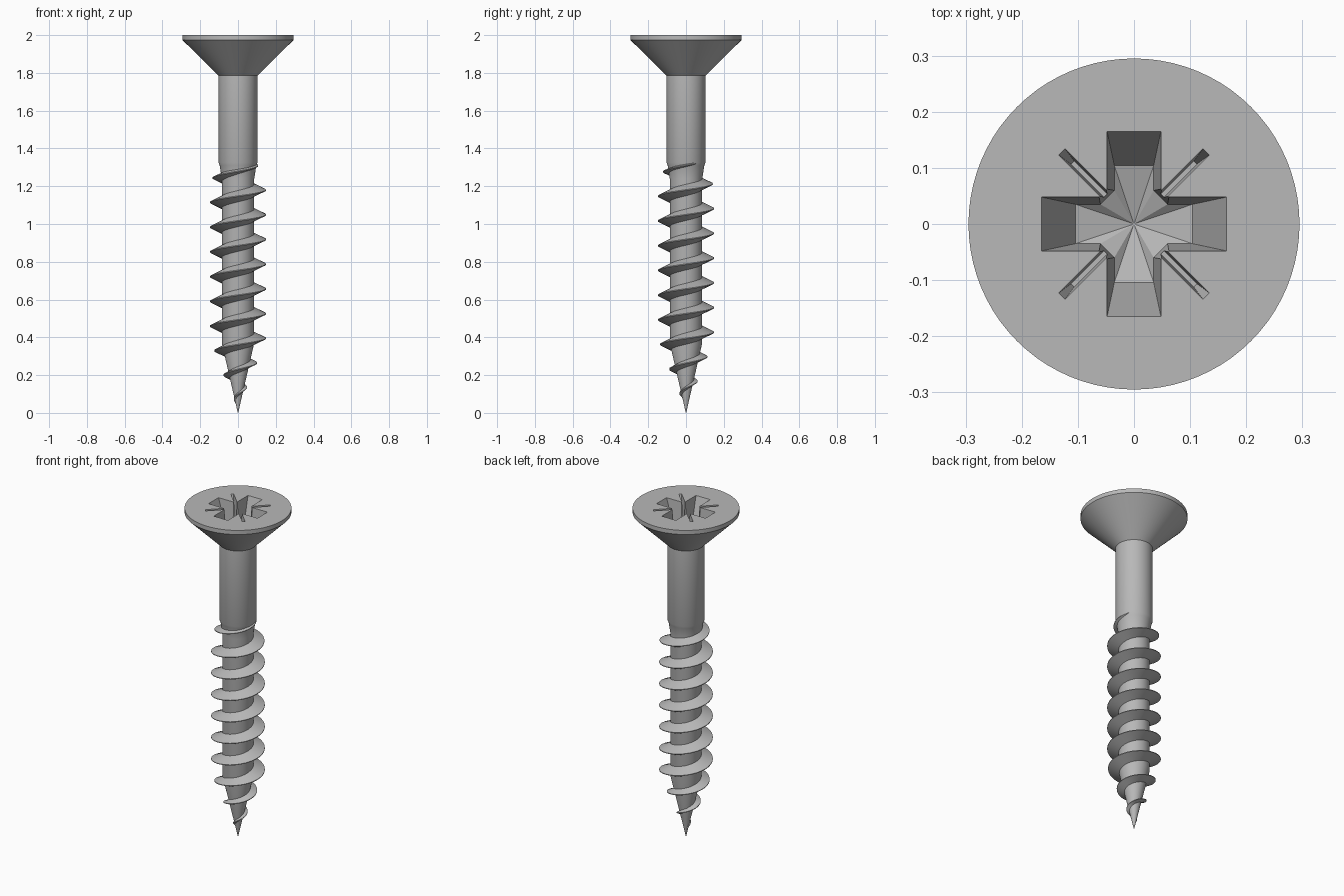
import bpy, bmesh, math
from mathutils import Matrix

cube = bpy.data.objects.get("Cube")
if cube:
    bpy.data.objects.remove(cube, do_unlink=True)

steel = bpy.data.materials.new("grey steel")
steel.use_nodes = True
grey = (0.48, 0.48, 0.48, 1)
steel.diffuse_color = grey
steel.node_tree.nodes["Principled BSDF"].inputs["Base Color"].default_value = grey

TOP = 2.0
PITCH = 0.131
SHANK, CORE = 0.103, 0.086


def make_object(name, bm):
    bmesh.ops.recalc_face_normals(bm, faces=bm.faces)
    mesh = bpy.data.meshes.new(name)
    bm.to_mesh(mesh)
    bm.free()
    mesh.materials.append(steel)
    obj = bpy.data.objects.new(name, mesh)
    bpy.context.collection.objects.link(obj)
    return obj


def activate(obj):
    bpy.ops.object.select_all(action='DESELECT')
    obj.select_set(True)
    bpy.context.view_layer.objects.active = obj


def interpolate(points, z):
    for (z0, r0), (z1, r1) in zip(points, points[1:]):
        if z <= z1:
            return r0 + (r1 - r0) * max(0, z - z0) / (z1 - z0)
    return points[-1][1]


def bridge(bm, a, b):
    for i in range(len(a)):
        j = (i + 1) % len(a)
        bm.faces.new((a[i], a[j], b[j], b[i]))


# Head, shank and tapered core turned from one profile
body_profile = [(0, 0.001), (0.37, CORE), (1.24, CORE), (1.31, 0.097), (1.325, SHANK),
                (1.785, SHANK), (1.975, 0.295), (TOP, 0.295)]
SIDES = 80
bm = bmesh.new()
rings = []
for z, r in body_profile:
    rings.append([bm.verts.new((r * math.cos(math.tau * i / SIDES),
                                r * math.sin(math.tau * i / SIDES), z))
                  for i in range(SIDES)])
for a, b in zip(rings, rings[1:]):
    bridge(bm, a, b)
bm.faces.new(rings[0])
bm.faces.new(rings[-1])
body = make_object("screw_body", bm)


# Driver recess: tapered bars with a pointed floor, cut out of the head
def cut_bar(top, bottom, depth, apex, angle):
    bm = bmesh.new()
    levels = [(top, TOP + 0.02), (top, TOP), (bottom, TOP - depth)]
    loops = [[bm.verts.new((sx * half[0], sy * half[1], z))
              for sx, sy in ((1, 1), (-1, 1), (-1, -1), (1, -1))]
             for half, z in levels]
    for a, b in zip(loops, loops[1:]):
        bridge(bm, a, b)
    bm.faces.new(loops[0])
    if apex > depth:
        point = bm.verts.new((0, 0, TOP - apex))
        for i in range(4):
            bm.faces.new((loops[2][i], loops[2][(i + 1) % 4], point))
    else:
        bm.faces.new(loops[2])
    bmesh.ops.rotate(bm, verts=bm.verts, matrix=Matrix.Rotation(math.radians(angle), 3, 'Z'))
    cutter = make_object("recess_cutter", bm)
    cutter.hide_render = True
    activate(body)
    mod = body.modifiers.new("recess", 'BOOLEAN')
    mod.operation = 'DIFFERENCE'
    mod.solver = 'EXACT'
    mod.object = cutter
    bpy.ops.object.modifier_apply(modifier=mod.name)
    bpy.data.objects.remove(cutter, do_unlink=True)


DEPTH, APEX = 0.17, 0.2
for angle in (0, 90):
    cut_bar((0.165, 0.048), (0.104, 0.035), DEPTH, APEX, angle)
cut_bar((0.078, 0.078), (0.067, 0.067), DEPTH, APEX, 45)
for angle in (45, 135):
    cut_bar((0.182, 0.008), (0.155, 0.004), 0.1, 0, angle)

# Right-handed helical thread with a triangular section
crest_profile = [(0.05, 0.014), (0.14, 0.05), (0.205, 0.079), (0.27, 0.103), (0.335, 0.128),
                 (0.395, 0.148), (1.18, 0.148), (1.24, 0.137), (1.3, 0.111), (1.335, 0.098)]
START, END, STEPS = 0.05, 1.335, 64
count = int((END - START) / PITCH * STEPS)
bm = bmesh.new()
sections = []
for i in range(count + 1):
    z = START + (END - START) * i / count
    t = math.tau * (z - 1.18) / PITCH
    crest = interpolate(crest_profile, z)
    root = interpolate(body_profile, z)
    half = max(0.012, 0.55 * (crest - root))
    inner = root * 0.9
    section = [(inner, z - half), (crest, z - 0.002), (crest, z + 0.002), (inner, z + half)]
    sections.append([bm.verts.new((r * math.cos(t), r * math.sin(t), h)) for r, h in section])
for a, b in zip(sections, sections[1:]):
    bridge(bm, a, b)
bm.faces.new(sections[0])
bm.faces.new(sections[-1])
thread = make_object("thread", bm)

# Smooth round surfaces, crisp edges
for obj in (body, thread):
    activate(obj)
    bpy.ops.object.shade_smooth_by_angle(angle=math.radians(25))
